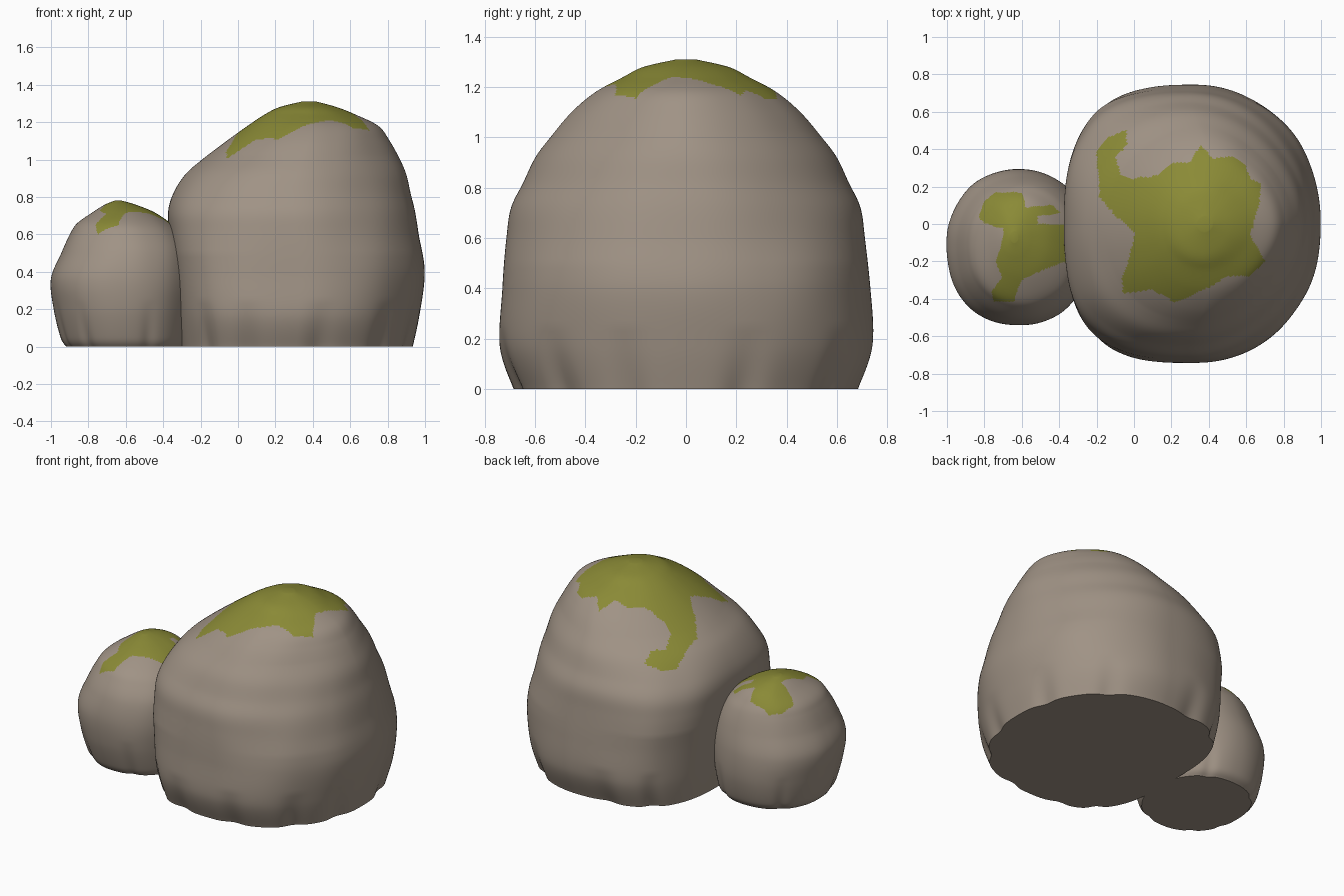
import bpy
import bmesh
import math
from mathutils import Vector, noise

cube = bpy.data.objects.get("Cube")
if cube:
    bpy.data.objects.remove(cube, do_unlink=True)


def make_material(name, colour):
    material = bpy.data.materials.new(name)
    material.use_nodes = True
    material.diffuse_color = (*colour, 1)
    shader = material.node_tree.nodes["Principled BSDF"]
    shader.inputs["Base Color"].default_value = (*colour, 1)
    shader.inputs["Roughness"].default_value = 0.9
    return material


stone = make_material("warm grey stone", (.35, .29, .235))
moss = make_material("olive moss", (.255, .255, .037))


def smooth_levels(levels, steps):
    """Catmull-Rom rows through the given cross-section levels."""
    rows = []
    last = len(levels) - 1
    for i in range(last):
        before, start = levels[max(i - 1, 0)], levels[i]
        end, after = levels[i + 1], levels[min(i + 2, last)]
        for step in range(steps):
            t = step / steps
            row = []
            for a, b, c, d in zip(before, start, end, after):
                curve = 2 * b + (c - a) * t
                curve += (2 * a - 5 * b + 4 * c - d) * t ** 2
                curve += (3 * b - a - 3 * c + d) * t ** 3
                row.append(curve / 2)
            rows.append(row)
    rows.append(levels[last])
    return rows


def inside(outline, x, y):
    """Even-odd test against an outline drawn from above."""
    hit = False
    for (ax, ay), (bx, by) in zip(outline, outline[1:] + outline[:1]):
        if (ay > y) != (by > y) and x < ax + (bx - ax) * (y - ay) / (by - ay):
            hit = not hit
    return hit


def base_fold(angle, folds):
    """Depth of the nearest narrow crease, from zero to one."""
    depth = 0
    for fold in folds:
        gap = (math.degrees(angle) - fold + 180) % 360 - 180
        depth = max(depth, math.exp(-(gap / 6) ** 2))
    return depth


def build_rock(name, levels, outline, folds, body, crown, sides=260, steps=11):
    """Body and crown hold the roundness of the right, back left and front left."""
    bm = bmesh.new()
    rings = []
    top = levels[-1][0]
    # Stack of rounded cross-sections, boxy low down and rounder at the crown
    for z, left, right, front, back in smooth_levels(levels, steps):
        centre = Vector(((left + right) / 2, (front + back) / 2, z))
        blend = min(1, max(0, (z / top - .38) / .4))
        ring = []
        for k in range(sides):
            angle = math.tau * k / sides
            c, s = math.cos(angle), math.sin(angle)
            side = 0 if c >= 0 else 1 if s >= 0 else 2
            power = body[side] + (crown[side] - body[side]) * blend
            x = math.copysign(abs(c) ** (2 / power), c) * (right - left) / 2
            y = math.copysign(abs(s) ** (2 / power), s) * (back - front) / 2
            fade = max(0, 1 - z / .25)
            scale = 1 - .035 * fade * base_fold(angle, folds)
            bump = noise.noise(Vector((c, s, z)) * 2.5) * .01
            offset = Vector((x, y, 0)) * (scale + bump)
            ring.append(bm.verts.new(centre + offset))
        rings.append(ring)
    for low, high in zip(rings, rings[1:]):
        for k in range(sides):
            n = (k + 1) % sides
            bm.faces.new((low[k], low[n], high[n], high[k]))
    # Flat underside and closed crown
    bm.faces.new(list(reversed(rings[0])))
    bm.faces.new(rings[-1])
    # Moss patch on upward faces
    for face in bm.faces:
        face.smooth = True
        p = face.calc_center_median()
        wobble = noise.noise_vector(p * 14) * .008
        on_top = p.z > top * .6
        face.material_index = int(on_top and inside(outline, p.x + wobble.x, p.y + wobble.y))
    mesh = bpy.data.meshes.new(name)
    bm.to_mesh(mesh)
    bm.free()
    mesh.materials.append(stone)
    mesh.materials.append(moss)
    rock = bpy.data.objects.new(name, mesh)
    bpy.context.collection.objects.link(rock)
    bpy.ops.object.select_all(action="DESELECT")
    rock.select_set(True)
    bpy.context.view_layer.objects.active = rock
    bpy.ops.object.shade_smooth_by_angle(angle=math.radians(40))


# Large boulder: height, left, right, half depth
large_levels = [(z, a, b, -d, d) for z, a, b, d in (
    (0, -.31, .935, .685), (.17, -.33, .97, .74), (.4, -.35, 1, .73),
    (.6, -.37, .97, .712), (.72, -.375, .95, .695), (.82, -.345, .925, .648),
    (.92, -.28, .9, .6), (1, -.19, .865, .54), (1.1, -.06, .81, .455),
    (1.18, .05, .75, .36), (1.24, .14, .63, .25), (1.28, .22, .53, .17),
    (1.31, .34, .42, .04))]
large_moss = [
    (-.2, .38), (-.15, .46), (-.04, .5), (-.04, .42), (-.1, .36), (-.07, .26),
    (0, .24), (.14, .27), (.22, .33), (.3, .33), (.36, .42), (.42, .35),
    (.52, .36), (.6, .32), (.62, .24), (.68, .22), (.66, .08), (.62, -.06),
    (.7, -.2), (.62, -.28), (.5, -.28), (.36, -.36), (.22, -.42), (.1, -.35),
    (-.06, -.37), (-.06, -.28), (0, -.1), (0, -.04), (-.1, .05), (-.18, .14)]
build_rock("large_boulder", large_levels, large_moss,
           (18, 55, 100, 130, 228, 255, 280, 315, 342),
           (2.12, 3, 3.1), (1.75, 1.9, 2.1))

# Small boulder: height, left, right, front, back
small_levels = [
    (0, -.92, -.28, -.46, .22), (.05, -.95, -.26, -.49, .26),
    (.2, -.985, -.24, -.53, .29), (.36, -1, -.23, -.54, .285),
    (.5, -.945, -.25, -.51, .25), (.6, -.9, -.3, -.455, .215),
    (.66, -.86, -.36, -.4, .18), (.72, -.775, -.45, -.29, .125),
    (.76, -.71, -.55, -.18, .04), (.78, -.66, -.62, -.1, -.04)]
small_moss = [
    (-.83, .04), (-.8, .12), (-.74, .17), (-.6, .17), (-.58, .09), (-.44, .1),
    (-.39, .06), (-.52, .04), (-.52, 0), (-.37, 0), (-.36, -.2), (-.44, -.23),
    (-.6, -.3), (-.64, -.41), (-.75, -.42), (-.76, -.36), (-.7, -.28),
    (-.74, -.2), (-.7, -.08), (-.7, -.02), (-.8, 0)]
build_rock("small_boulder", small_levels, small_moss,
           (60, 130, 200, 235, 290), (2.15, 2.2, 2.2), (2.1, 2.1, 2.1))
